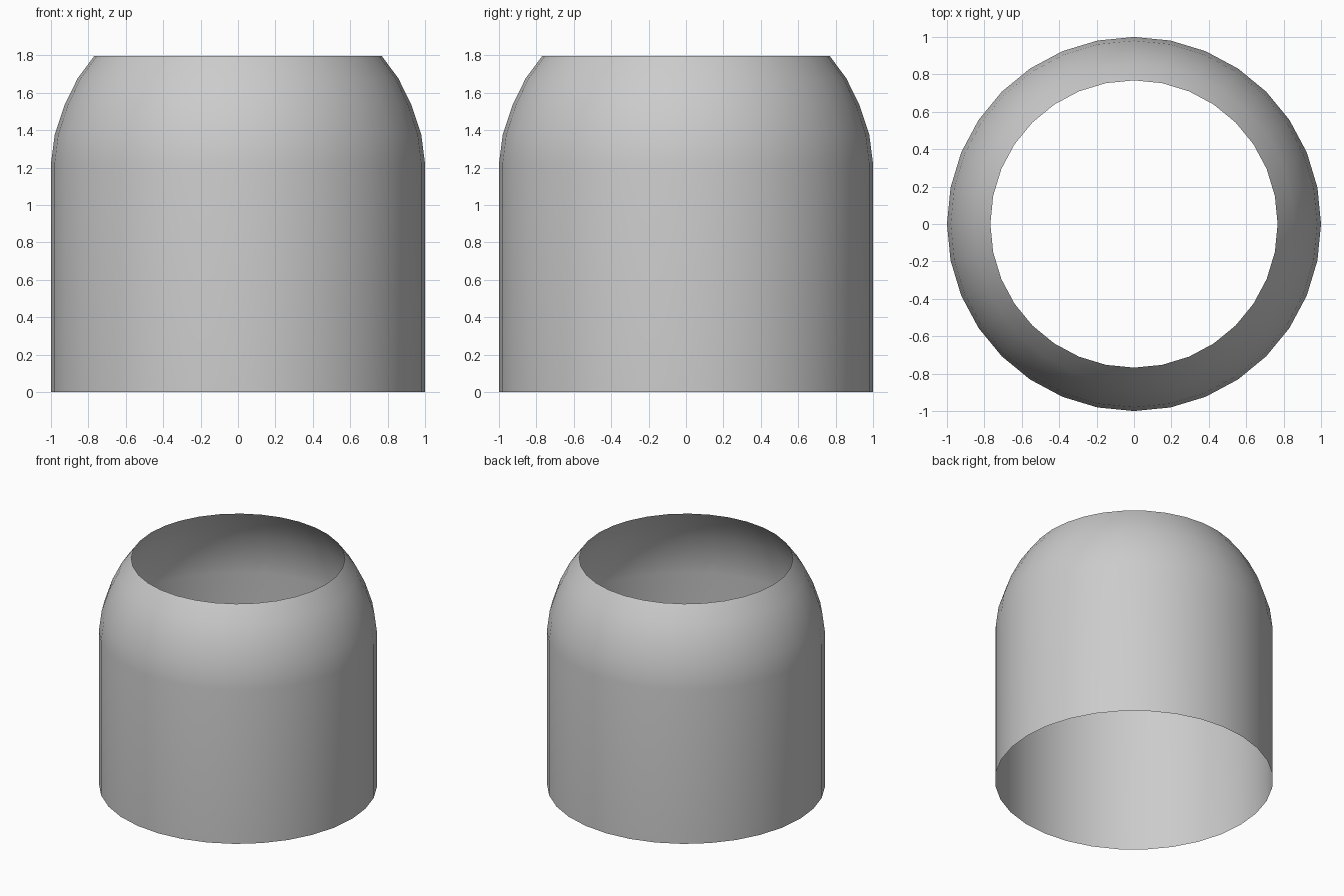
import bpy, bmesh
from math import cos, sin, pi

if "Cube" in bpy.data.objects:
    bpy.data.objects.remove(bpy.data.objects["Cube"])

SIDES = 32
# Outer profile (radius, height): straight wall, then rounded shoulder to the open top
PROFILE = [(1.0, 0.0), (1.0, 1.22), (0.98, 1.375), (0.925, 1.54),
           (0.857, 1.677), (0.768, 1.797)]

# Open thin shell, lathed from the profile
bm = bmesh.new()
rings = [[bm.verts.new((r * cos(2 * pi * i / SIDES), r * sin(2 * pi * i / SIDES), z))
          for i in range(SIDES)] for r, z in PROFILE]
for low, high in zip(rings, rings[1:]):
    for i in range(SIDES):
        j = (i + 1) % SIDES
        face = bm.faces.new((low[i], low[j], high[j], high[i]))
        face.smooth = True

mesh = bpy.data.meshes.new("domed_shell")
bm.to_mesh(mesh)
bm.free()
shell = bpy.data.objects.new("domed_shell", mesh)
bpy.context.collection.objects.link(shell)
